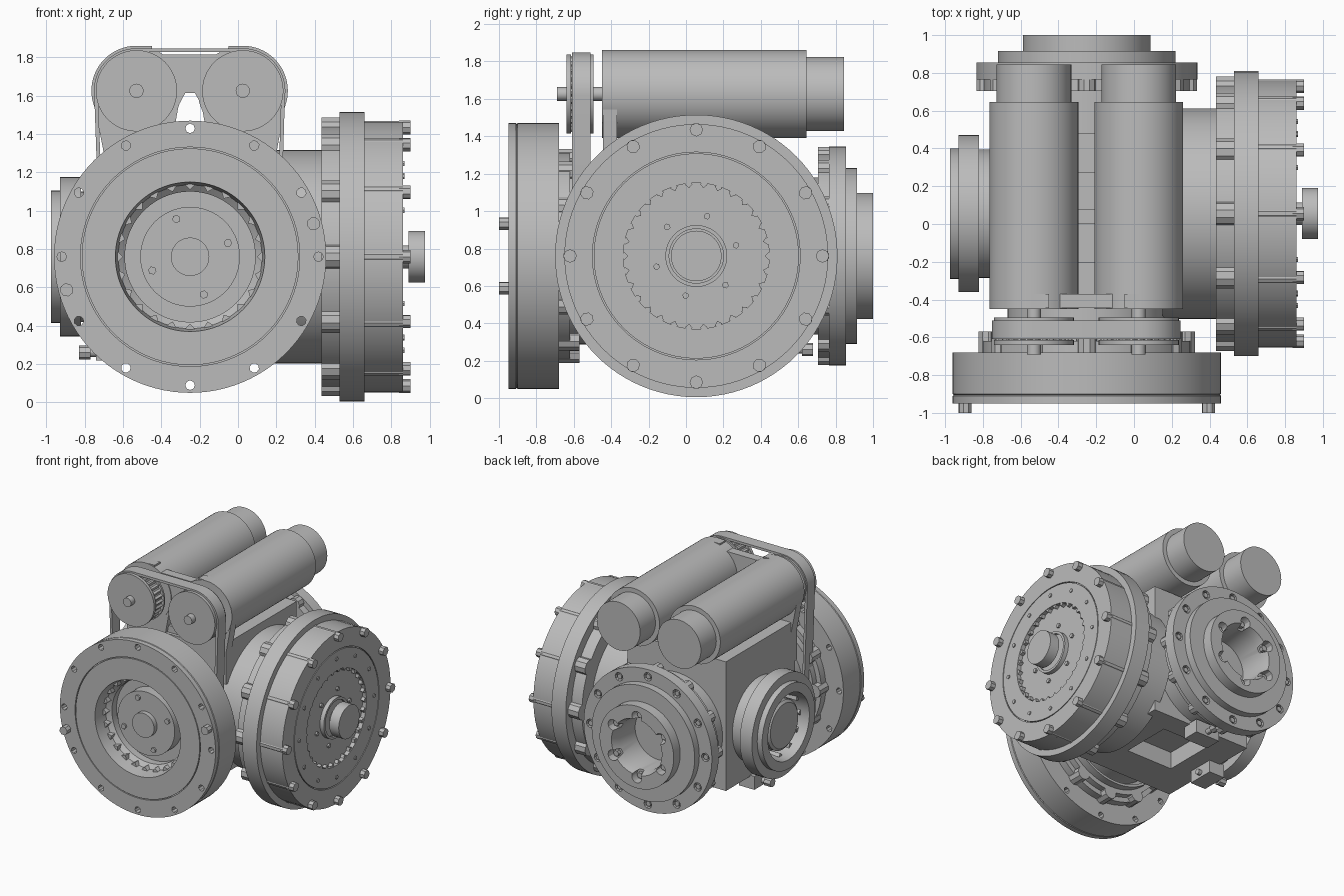
import bpy, bmesh, math
from mathutils import Matrix, Vector

if "Cube" in bpy.data.objects:
    bpy.data.objects.remove(bpy.data.objects["Cube"])

grey = bpy.data.materials.new("machined grey")
grey.use_nodes = True
COLOUR = (0.5, 0.5, 0.5, 1)
grey.diffuse_color = COLOUR
grey.node_tree.nodes["Principled BSDF"].inputs["Base Color"].default_value = COLOUR

CX, CY, CZ = -0.25, 0.055, 0.76
parts = []


def frame(direction, origin):
    """Local z points outward along direction, local y stays up."""
    z = Vector(direction)
    y = Vector((0, 0, 1))
    x = y.cross(z)
    return Matrix.Translation(origin) @ Matrix((x, y, z)).transposed().to_4x4()


FRONT = frame((0, -1, 0), (CX, 0, CZ))
BACK = frame((0, 1, 0), (CX, 0, CZ))
RIGHT = frame((1, 0, 0), (0, CY, CZ))
LEFT = frame((-1, 0, 0), (0, CY, CZ))


def finish(name, bm, matrix=Matrix()):
    bmesh.ops.remove_doubles(bm, verts=bm.verts, dist=1e-5)
    bmesh.ops.recalc_face_normals(bm, faces=bm.faces)
    bm.transform(matrix)
    mesh = bpy.data.meshes.new(name)
    bm.to_mesh(mesh)
    bm.free()
    mesh.materials.append(grey)
    ob = bpy.data.objects.new(name, mesh)
    bpy.context.collection.objects.link(ob)
    parts.append(ob)
    return ob


def lathe(name, profile, matrix, segs=72):
    """Revolve a closed (radius, height) profile around local z."""
    bm = bmesh.new()
    vs = [bm.verts.new((r, 0, h)) for r, h in profile]
    edges = [bm.edges.new((a, b)) for a, b in zip(vs, vs[1:] + vs[:1])
             if a.co.x > 0 or b.co.x > 0]
    bmesh.ops.spin(bm, geom=vs + edges, cent=(0, 0, 0), axis=(0, 0, 1),
                   angle=math.tau, steps=segs, use_merge=True)
    return finish(name, bm, matrix)


def disc(name, r, h0, h1, matrix, segs=72):
    return lathe(name, [(0, h0), (r, h0), (r, h1), (0, h1)], matrix, segs)


def ring_of(name, n, radius, r, h0, h1, matrix, segs=8, phase=0):
    """Equal pegs spaced around a circle, as one object."""
    bm = bmesh.new()
    for i in range(n):
        a = math.tau * i / n + math.radians(phase)
        place = Matrix.Rotation(a, 4, 'Z') @ Matrix.Translation((radius, 0, (h0 + h1) / 2))
        bmesh.ops.create_cone(bm, cap_ends=True, segments=segs, radius1=r,
                              radius2=r, depth=h1 - h0, matrix=place)
    return finish(name, bm, matrix)


def box(name, low, high):
    bm = bmesh.new()
    low, high = Vector(low), Vector(high)
    bmesh.ops.create_cube(bm, size=1, matrix=Matrix.Translation((low + high) / 2)
                          @ Matrix.Diagonal((*(high - low), 1)))
    return finish(name, bm)


def prism(name, outline, y0, y1):
    """Extrude an (x, z) outline from y0 to y1."""
    bm = bmesh.new()
    face = bm.faces.new([bm.verts.new((x, y0, z)) for x, z in outline])
    out = bmesh.ops.extrude_face_region(bm, geom=[face])
    bmesh.ops.translate(bm, vec=(0, y1 - y0, 0),
                        verts=[v for v in out["geom"] if isinstance(v, bmesh.types.BMVert)])
    return finish(name, bm)


def cut(target, cutter):
    mod = target.modifiers.new("cut", 'BOOLEAN')
    mod.operation, mod.solver, mod.object = 'DIFFERENCE', 'EXACT', cutter
    bpy.context.view_layer.objects.active = target
    bpy.ops.object.modifier_apply(modifier=mod.name)
    parts.remove(cutter)
    bpy.data.objects.remove(cutter)


def arc(x, z, r, a0, a1, n=16):
    return [(x + r * math.cos(math.radians(a0 + (a1 - a0) * i / n)),
             z + r * math.sin(math.radians(a0 + (a1 - a0) * i / n))) for i in range(n + 1)]


# Central housing with openings above and below
housing = box("housing", (-0.70, -0.42, 0.32), (0.2, 0.48, 1.385))
cut(housing, box("top_opening", (-0.42, -0.2, 1.2), (-0.08, 0.27, 1.5)))
cut(housing, box("bottom_opening", (-0.46, -0.12, 0.1), (-0.04, 0.3, 0.46)))
box("top_crossbar", (-0.42, 0.0, 1.25), (-0.08, 0.08, 1.375))

# Clamp blocks and bolts hanging under two edges of the housing
for name, low, high, axis in (
        ("back", (-0.36, 0.42, 0.22), (-0.14, 0.56, 0.33), frame((0, 1, 0), (CX, 0, 0.26))),
        ("left", (-0.74, -0.055, 0.22), (-0.6, 0.165, 0.33), frame((-1, 0, 0), (0, CY, 0.26)))):
    box(f"{name}_clamp_block", low, high)
    reach = 0.62 if name == "back" else 0.77
    disc(f"{name}_clamp_bolt", .022, reach - .2, reach + .01, axis, 12)
    disc(f"{name}_clamp_bolt_head", .036, reach, reach + .06, axis, 8)

# Front wheel flange: stepped disc, grooved face, deep bore
front = lathe("front_flange", [(0, .4), (.42, .4), (.42, .57), (.51, .57), (.51, .62), (.55, .62),
              (.55, .68), (.71, .68), (.71, .9), (.705, .905), (.71, .91), (.71, .95), (.572, .95),
              (.572, .935), (.565, .935), (.565, .95), (.39, .95), (.375, .83), (.34, .8),
              (.34, .74), (0, .74)], FRONT, 96)
cut(front, ring_of("holes", 12, .67, .025, .6, 1.1, FRONT))
ring_of("front_rear_lugs", 12, .52, .055, .57, .69, FRONT, 10)
ring_of("front_bore_teeth", 24, .375, .025, .74, .86, FRONT, 4)
lathe("front_inner_disc", [(0, .7), (.26, .7), (.26, .84), (.1, .84), (.1, .88), (0, .88)], FRONT)
ring_of("front_inner_bolts", 4, .21, .022, .83, .855, FRONT, 6, 20)
ring_of("front_bolts", 2, .667, .035, .94, 1.0, FRONT, 8, 15)

# Right wheel flange with projecting hub
disc("right_barrel", .557, .15, .45, RIGHT)
lathe("right_flange", [(0, .435), (.68, .435), (.68, .53), (.755, .53),
      (.755, .66), (.705, .66), (.705, .86), (.555, .86), (.555, .848), (.548, .848),
      (.548, .86), (.39, .86), (.39, .825), (.165, .825), (.165, .86), (.145, .86),
      (.145, .84), (0, .84)], RIGHT, 96)
ring_of("right_rear_lugs", 12, .665, .065, .435, .54, RIGHT, 10)
ring_of("right_outer_bolts", 12, .675, .036, .84, .9, RIGHT)
ring_of("right_shoulder_ribs", 12, .675, .036, .65, .86, RIGHT, 10)
ring_of("right_small_bolts", 12, .487, .016, .85, .868, RIGHT, 6)
ring_of("right_bore_teeth", 30, .385, .02, .82, .855, RIGHT, 4)
ring_of("right_inner_bolts", 6, .22, .018, .82, .84, RIGHT, 6, 15)
disc("right_hub_shaft", .06, .83, .9, RIGHT)
disc("right_hub", .135, .89, .975, RIGHT)

# Back flange: three steps, lugged and bolted rim, open bore
back = lathe("back_flange", [(0, .4), (.42, .4), (.42, .705), (.545, .705), (.545, .765),
             (.585, .765), (.585, .855), (.47, .855), (.47, .915), (.338, .915), (.338, 1.0),
             (.23, 1.0), (.21, .93), (.21, .72), (0, .72)], BACK)
cut(back, ring_of("rim_holes", 12, .525, .035, .82, 1.0, BACK, 10))
cut(back, ring_of("bore_holes", 6, .25, .045, .93, 1.1, BACK, 12, 30))
ring_of("back_rim_lugs", 12, .535, .05, .705, .77, BACK, 10)
ring_of("back_rim_bolts", 12, .525, .022, .8, .85, BACK, 6)
ring_of("back_bore_bolts", 6, .25, .025, .9, .96, BACK, 6, 30)

# Left flange with a rounded centre boss
lathe("left_flange", [(0, .65), (.34, .65), (.34, .82), (.415, .82), (.415, .93), (.345, .93),
      (.345, .975), (.27, .975), (.255, .8), (0, .8)], LEFT)
lathe("left_boss", [(0, .75), (.2, .75), (.2, .92), (.18, .935), (0, .935)], LEFT)
ring_of("left_bore_teeth", 12, .26, .022, .8, .9, LEFT, 4)

# Twin motors and their pulleys
MZ = 1.626
for side, mx in (("right_side", 0.025), ("left_side", -0.53)):
    axis = frame((0, 1, 0), (mx, 0, MZ))
    lathe(f"motor_{side}", [(0, -.45), (.235, -.45), (.235, .645), (.198, .645),
          (.198, .845), (0, .845)], axis)
    disc(f"motor_shaft_{side}", .037, -.69, -.4, axis, 24)
    lathe(f"pulley_{side}", [(0, -.64), (.212, -.64), (.212, -.615), (.19, -.615),
          (.19, -.51), (.212, -.51), (.212, -.495), (0, -.495)], axis, 48)
    ring_of(f"pulley_teeth_{side}", 30, .19, .014, -.62, -.505, axis, 4)

# Motor mounting plate with a tapered notch, a top slot and foot holes
plate = prism("motor_plate", arc(0.025, MZ, .235, 90, 0) + [(0.2, 1.3), (0.2, 1.05),
              (-0.7, 1.05), (-0.7, 1.3)] + arc(-0.53, MZ, .235, 180, 90), -.445, -.37)
cut(plate, prism("notch", [(CX - .1, 1.33), (CX + .1, 1.33), (CX + .06, 1.55),
                           (CX + .025, 1.615), (CX - .025, 1.615), (CX - .06, 1.55)], -1, 1))
cut(plate, box("slot", (-0.45, -1, 1.815), (-0.05, 1, 2)))


# Drive belt looping both pulleys and the main sheave
def belt_outline(r):
    return (arc(0.025, MZ, r, 90, -8) + arc(CX, CZ, .25 + r, -8, -172, 32)
            + arc(-0.53, MZ, r, 188, 90))


belt = prism("drive_belt", belt_outline(.222), -.61, -.51)
cut(belt, prism("belt_inside", belt_outline(.202), -1, 0))

# Smooth round walls, keep edges crisp
bpy.ops.object.select_all(action='DESELECT')
for ob in parts:
    ob.select_set(True)
bpy.context.view_layer.objects.active = parts[0]
bpy.ops.object.shade_smooth_by_angle(angle=math.radians(30))
